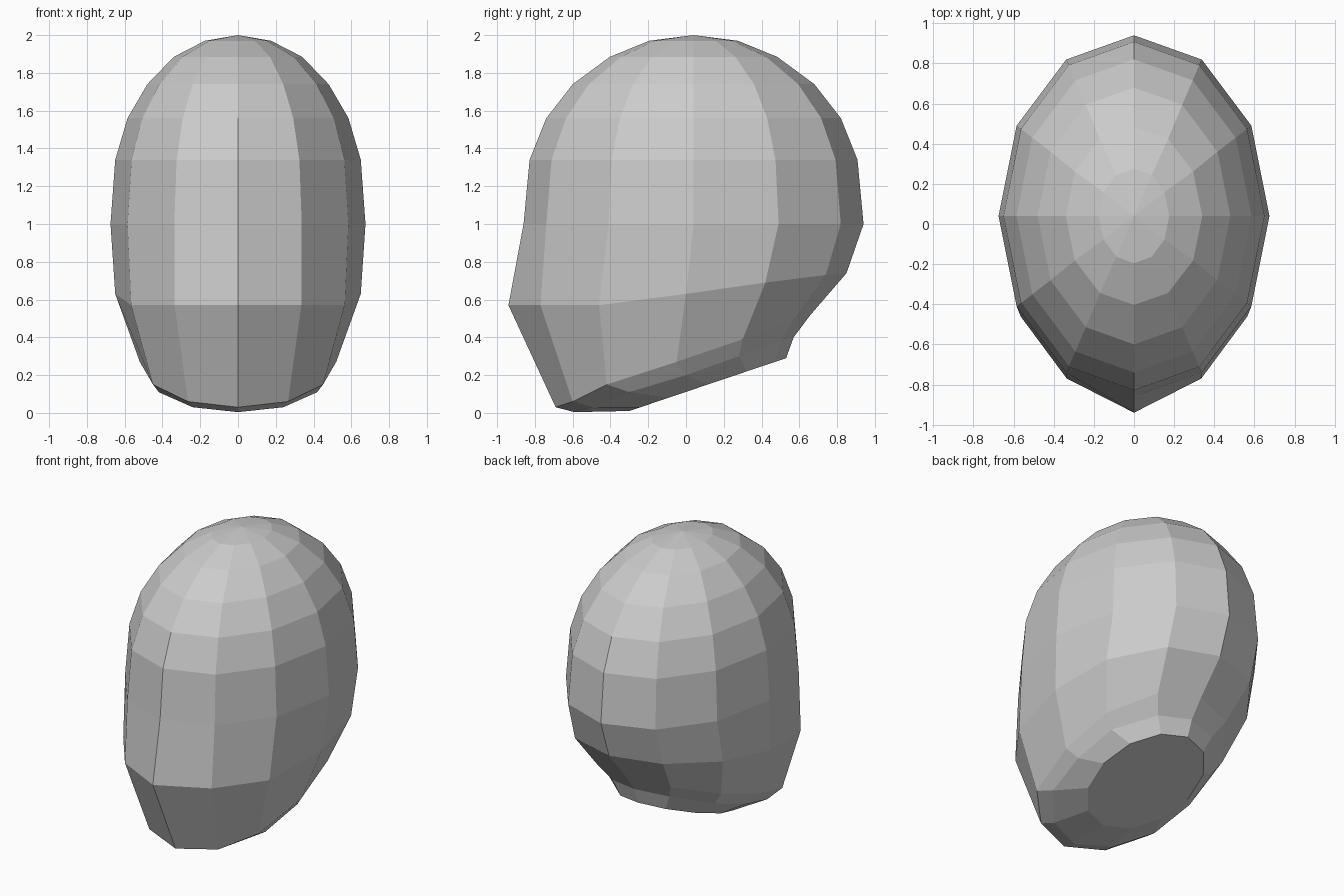
import bpy, bmesh
from math import sin, cos, pi

if "Cube" in bpy.data.objects:
    bpy.data.objects.remove(bpy.data.objects["Cube"])

SEG = 12


def ellipse(rx, ry, cy, z, slope=0.0):
    """Ring of 12 points starting at the front (-y); slope tilts it along y."""
    pts = []
    for i in range(SEG):
        a = 2 * pi * i / SEG
        y = -ry * cos(a)
        pts.append((rx * sin(a), cy + y, z + slope * y))
    return pts


def mirrored(half):
    """Complete a front-to-back half outline across x = 0."""
    return half + [(-x, y, z) for x, y, z in half[-2:0:-1]]


# cranium rings, top to widest level
rings = [ellipse(rx, ry, 0.04, z) for rx, ry, z in (
    (0.175, 0.235, 1.97), (0.34, 0.443, 1.885), (0.48, 0.64, 1.74),
    (0.585, 0.78, 1.56), (0.65, 0.868, 1.34), (0.675, 0.90, 1.0))]

# face level, jaw line and underside of the jaw
rings.append(mirrored([(0, -0.94, 0.57), (0.335, -0.77, 0.57), (0.565, -0.46, 0.57),
                       (0.65, 0.0, 0.63), (0.58, 0.42, 0.69), (0.34, 0.74, 0.73),
                       (0, 0.85, 0.74)]))
rings.append(mirrored([(0, -0.69, 0.03), (0.265, -0.60, 0.06), (0.45, -0.42, 0.15),
                       (0.52, -0.05, 0.27), (0.48, 0.30, 0.39), (0.28, 0.57, 0.49),
                       (0, 0.66, 0.52)]))
rings.append(mirrored([(0, -0.59, 0.004), (0.24, -0.50, 0.03), (0.42, -0.30, 0.11),
                       (0.46, 0.0, 0.20), (0.42, 0.28, 0.30), (0.22, 0.50, 0.38),
                       (0, 0.57, 0.40)]))
# sloping neck opening
rings.append(ellipse(0.35, 0.415, 0.115, 0.15, 0.337))

# skin the rings, with a pole on top and a flat neck cap
bm = bmesh.new()
loops = [[bm.verts.new(p) for p in ring] for ring in rings]
pole = bm.verts.new((0, 0.04, 2.0))
for i in range(SEG):
    j = (i + 1) % SEG
    bm.faces.new((pole, loops[0][i], loops[0][j]))
    for up, low in zip(loops, loops[1:]):
        bm.faces.new((up[i], low[i], low[j], up[j]))
bm.faces.new(loops[-1])
bmesh.ops.recalc_face_normals(bm, faces=bm.faces)

mesh = bpy.data.meshes.new("head")
bm.to_mesh(mesh)
bm.free()
head = bpy.data.objects.new("head", mesh)
bpy.context.collection.objects.link(head)
